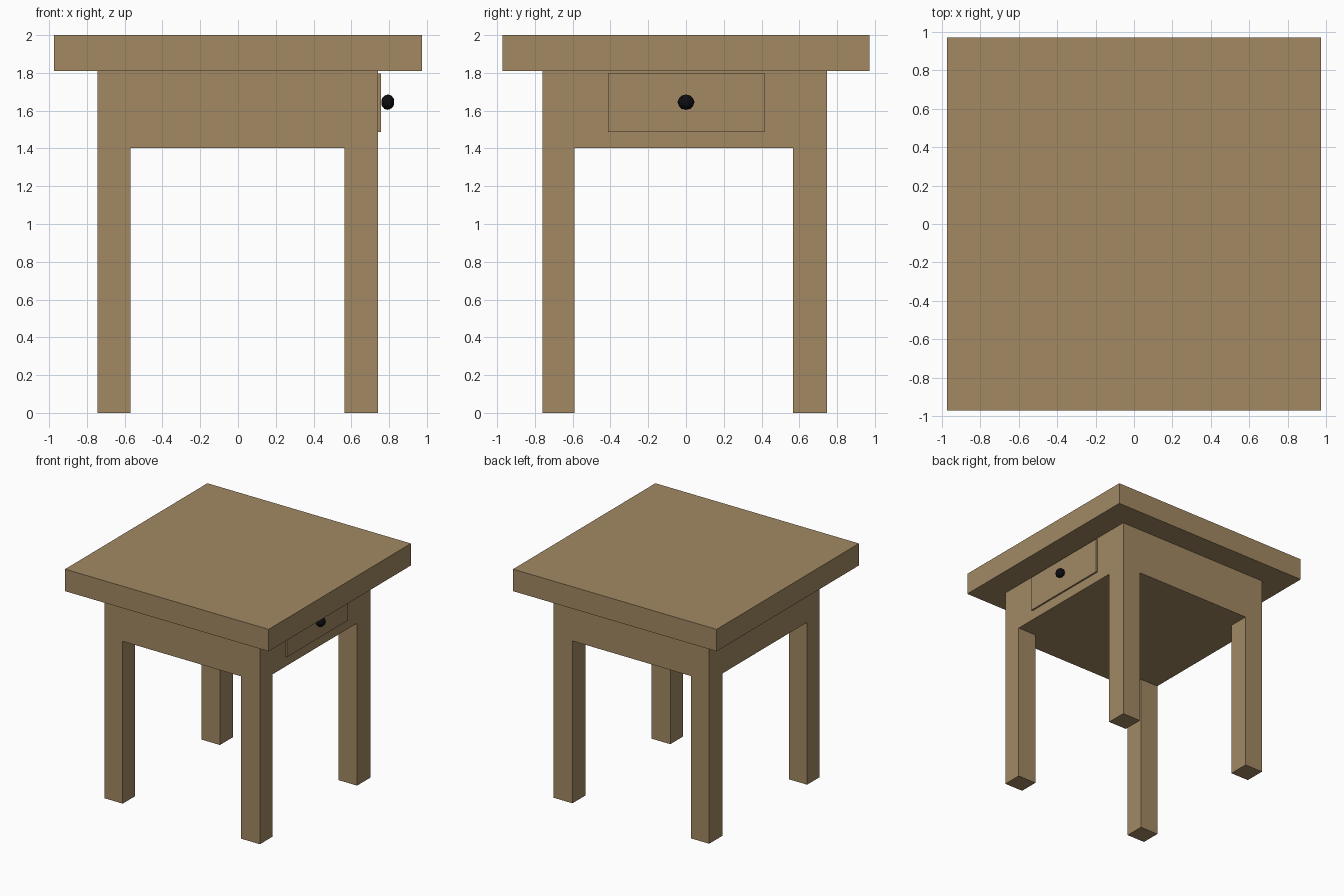
import bpy, bmesh
from mathutils import Matrix

if "Cube" in bpy.data.objects:
    bpy.data.objects.remove(bpy.data.objects["Cube"])


def material(name, rgb):
    m = bpy.data.materials.new(name)
    m.diffuse_color = (*rgb, 1)
    m.use_nodes = True
    m.node_tree.nodes["Principled BSDF"].inputs["Base Color"].default_value = m.diffuse_color
    return m


wood = material("light brown wood", (0.36, 0.25, 0.125))
black = material("black knob paint", (0.004, 0.004, 0.005))


def finish(name, bm, mat):
    bmesh.ops.recalc_face_normals(bm, faces=bm.faces)
    me = bpy.data.meshes.new(name)
    bm.to_mesh(me)
    bm.free()
    me.materials.append(mat)
    ob = bpy.data.objects.new(name, me)
    bpy.context.collection.objects.link(ob)
    return ob


def box(name, lo, hi, mat):
    bm = bmesh.new()
    bmesh.ops.create_cube(bm, size=1)
    for v in bm.verts:
        v.co = [lo[i] if v.co[i] < 0 else hi[i] for i in range(3)]
    return finish(name, bm, mat)


# Table top
box("table_top", (-0.973, -0.972, 1.81), (0.973, 0.972, 2.0), wood)

# Apron and legs as one piece: 3x3 slab with its corner cells pulled to the floor
xs = (-0.745, -0.57, 0.563, 0.742)
ys = (-0.76, -0.59, 0.567, 0.747)
bm = bmesh.new()
grid = [[bm.verts.new((x, y, 1.403)) for y in ys] for x in xs]
cells = {(i, j): bm.faces.new((grid[i][j], grid[i + 1][j], grid[i + 1][j + 1], grid[i][j + 1]))
         for i in range(3) for j in range(3)}
corners = [cells[i, j] for i in (0, 2) for j in (0, 2)]
rim = [e for e in bm.edges if e.is_boundary]
sides = bmesh.ops.extrude_edge_only(bm, edges=rim)["geom"]
for v in sides:
    if isinstance(v, bmesh.types.BMVert):
        v.co.z = 1.81
bmesh.ops.holes_fill(bm, edges=[e for e in bm.edges if e.is_boundary], sides=0)
for f in bmesh.ops.extrude_discrete_faces(bm, faces=corners)["faces"]:
    for v in f.verts:
        v.co.z = 0
bmesh.ops.remove_doubles(bm, verts=bm.verts, dist=0.0001)
finish("apron_and_legs", bm, wood)

# Drawer front on the right side
box("drawer_front", (0.735, -0.412, 1.488), (0.757, 0.418, 1.797), wood)

# Faceted drawer knob
bm = bmesh.new()
bmesh.ops.create_icosphere(bm, subdivisions=2, radius=1,
                           matrix=Matrix.Translation((0.793, 0, 1.645)) @ Matrix.Diagonal((0.036, 0.045, 0.041, 1)))
finish("drawer_knob", bm, black)
